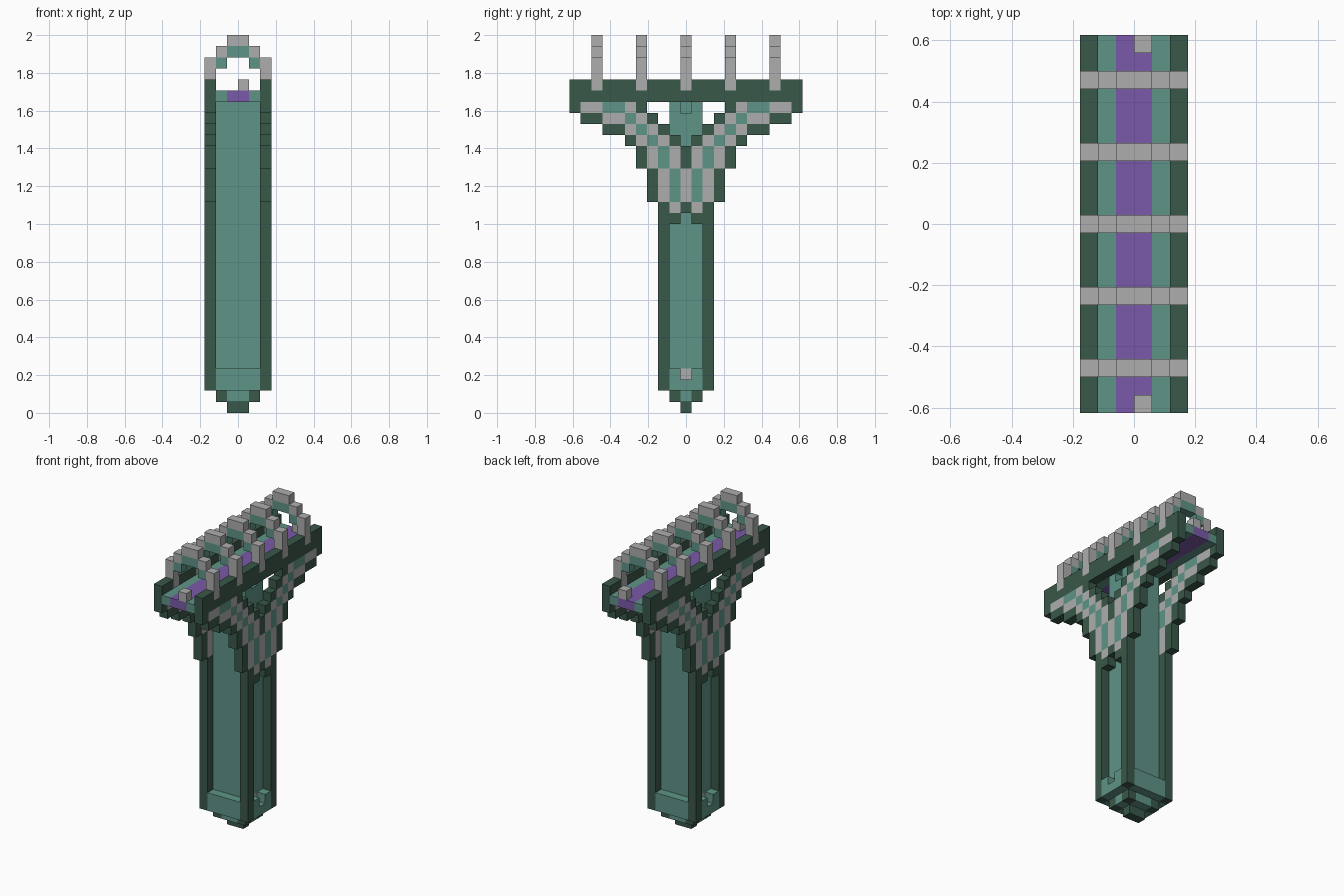
import bpy, bmesh
from mathutils import Vector

if "Cube" in bpy.data.objects:
    bpy.data.objects.remove(bpy.data.objects["Cube"], do_unlink=True)

U = 1 / 17  # block size; the model is 6 wide, 21 long, 34 tall


def material(name, rgb):
    m = bpy.data.materials.new(name)
    m.use_nodes = True
    m.diffuse_color = (*rgb, 1)
    m.node_tree.nodes["Principled BSDF"].inputs["Base Color"].default_value = (*rgb, 1)
    return m


MATS = {
    "D": material("dark_green", (0.042, 0.098, 0.067)),
    "T": material("teal", (0.114, 0.296, 0.242)),
    "G": material("pale_grey", (0.42, 0.42, 0.42)),
    "P": material("purple", (0.195, 0.102, 0.392)),
}
KEYS = list(MATS)
cells = {}  # (x, y, z) -> (part, colour)


def fill(part, color, xs, ys, zs):
    for x in xs:
        for y in ys:
            for z in zs:
                cells[x, y, z] = (part, color)


def side_row(part, pattern, z0, z1):
    """Both outer side layers, mirrored front to back from the centre out."""
    for i, c in enumerate(pattern):
        if c != ".":
            fill(part, c, (0, 5), (i, -i), range(z0, z1))


# Central post with notches at the top and bottom of its sides
fill("post_core", "T", range(1, 5), range(-1, 2), range(2, 28))
for x in (1, 4):
    del cells[x, 0, 27]
    cells[x, 0, 3] = ("post_core", "G")
fill("post_foot", "T", range(1, 5), (-2, 2), (2, 3))

# Stepped tip
fill("tip", "T", range(1, 5), range(-1, 2), (1,))
fill("tip", "D", (1, 4), (-1, 1), (1,))
fill("tip", "D", (2, 3), (0,), (0,))

# Corner strips and foot sides
side_row("post_foot", "TTD", 2, 3)
side_row("post_foot", ".TD", 3, 4)
side_row("corner_strips", "..D", 4, 17)

# Flaring side brackets
side_row("brackets", ".DD", 17, 18)
side_row("brackets", "DGD", 18, 19)
side_row("brackets", "GTGD", 19, 22)
side_row("brackets", "DGTGD", 22, 24)
side_row("brackets", ".DGTGD", 24, 25)
side_row("brackets", "..DGTGDD", 25, 26)
side_row("brackets", "...DGTGGDD", 26, 27)
side_row("brackets", "....DGTTGGD", 27, 28)

# Deck, rails and end studs
LENGTH = range(-10, 11)
fill("deck", "T", (1, 4), LENGTH, (28,))
fill("deck", "P", (2, 3), LENGTH, (28,))
fill("rails", "D", (0, 5), LENGTH, (28, 29))
fill("end_studs", "G", (3,), (-10, 10), (29,))

# Row of arches over the deck
ARCHES = range(-8, 9, 4)
fill("arches", "G", (0, 5), ARCHES, (29, 30, 31))
fill("arches", "T", (1, 4), ARCHES, (31,))
fill("arches", "G", (1, 4), ARCHES, (32,))
fill("arches", "T", (2, 3), ARCHES, (32,))
fill("arches", "G", (2, 3), ARCHES, (33,))


def build(part):
    """Mesh the exposed block sides of one part and merge flat regions."""
    bm = bmesh.new()
    for pos, (owner, color) in cells.items():
        if owner != part:
            continue
        center = Vector((pos[0] - 2.5, pos[1], pos[2] + 0.5))
        for axis in range(3):
            for sign in (-1, 1):
                n = Vector((0, 0, 0))
                n[axis] = sign
                if tuple(int(a + b) for a, b in zip(pos, n)) in cells:
                    continue
                a = Vector((0, 0, 0))
                a[(axis + 1) % 3] = 1
                b = n.cross(a)
                corners = [n + a + b, n - a + b, n - a - b, n + a - b]
                f = bm.faces.new([bm.verts.new((center + c / 2) * U) for c in corners])
                f.material_index = KEYS.index(color)
    bmesh.ops.remove_doubles(bm, verts=bm.verts, dist=U / 100)
    bmesh.ops.dissolve_limit(bm, angle_limit=0.01, verts=bm.verts, edges=bm.edges,
                             delimit={"MATERIAL"})
    mesh = bpy.data.meshes.new(part)
    bm.to_mesh(mesh)
    bm.free()
    for m in MATS.values():
        mesh.materials.append(m)
    bpy.context.collection.objects.link(bpy.data.objects.new(part, mesh))


for part in sorted({owner for owner, _ in cells.values()}):
    build(part)
